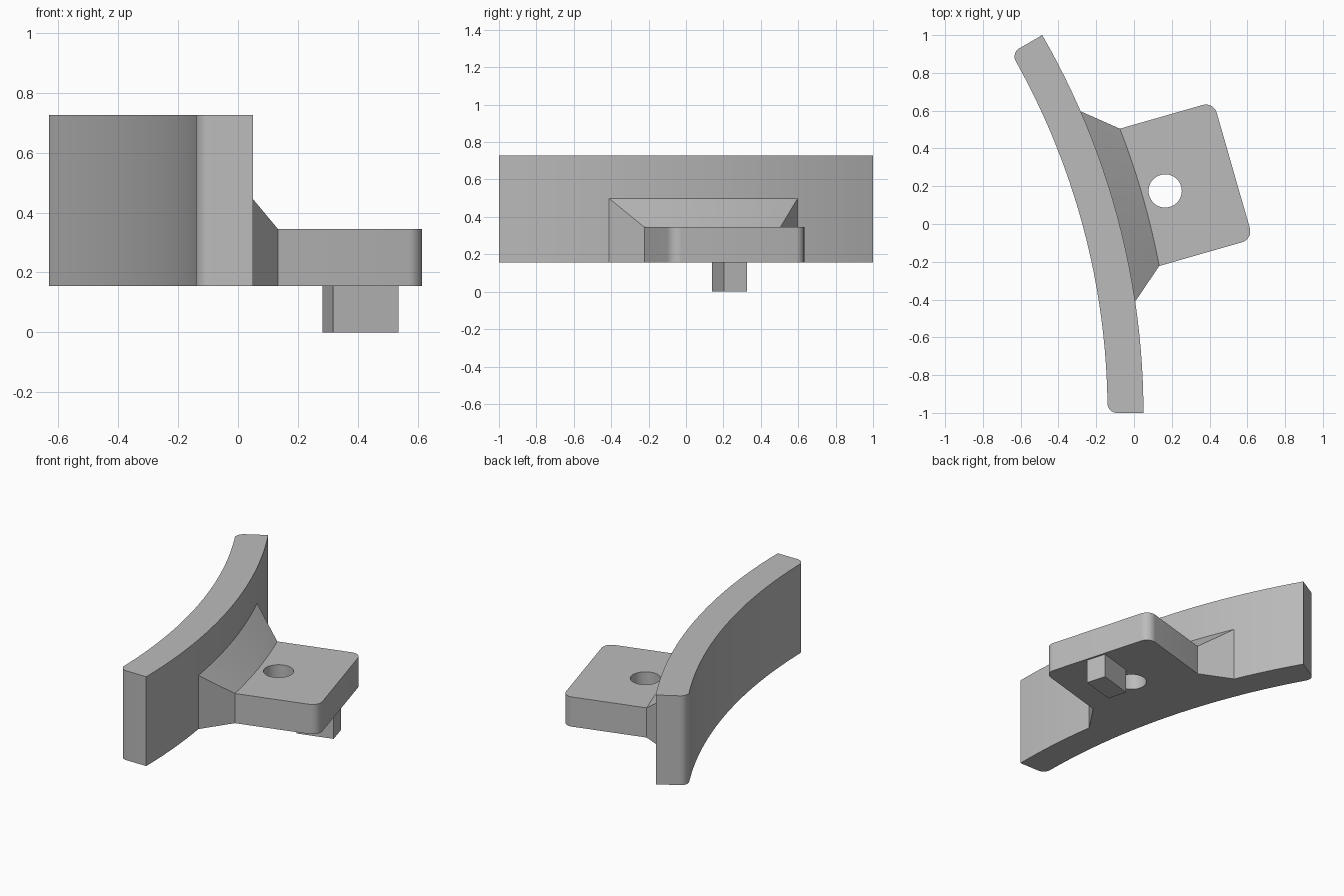
import bpy, bmesh
from math import sin, cos, asin, radians
from mathutils import Matrix, Vector

cube = bpy.data.objects.get("Cube")
if cube:
    bpy.data.objects.remove(cube)

# Shared layout: the wall is a 30 degree arc, the bracket sits 16 degrees along it
CENTRE = Vector((-3.95, -1.0, 0))
R_IN, R_OUT, R_PLATE = 3.81, 4.0, 4.157
BASE, PLATE_TOP, WALL_TOP = 0.155, 0.345, 0.727
MID = radians(16)
HALF = 0.378
STEPS = 24

grey = bpy.data.materials.new("plain grey")
grey.use_nodes = True
grey.diffuse_color = (0.5, 0.5, 0.5, 1)
grey.node_tree.nodes["Principled BSDF"].inputs["Base Color"].default_value = (0.5, 0.5, 0.5, 1)


def polar(r, a, z=0):
    return CENTRE + Vector((r * cos(a), r * sin(a), z))


def bracket(u, v):
    """Point measured outward (u) and along (v) the bracket direction."""
    return CENTRE + Matrix.Rotation(MID, 3, 'Z') @ Vector((u, v, 0))


def finish(name, bm):
    bmesh.ops.recalc_face_normals(bm, faces=bm.faces)
    mesh = bpy.data.meshes.new(name)
    bm.to_mesh(mesh)
    bm.free()
    mesh.materials.append(grey)
    obj = bpy.data.objects.new(name, mesh)
    bpy.context.collection.objects.link(obj)
    return obj


def prism(name, outline, z0, z1, rounded=(), radius=0.05):
    """Extrude an outline upward and round the chosen vertical corners."""
    bm = bmesh.new()
    low = [bm.verts.new((p.x, p.y, z0)) for p in outline]
    high = [bm.verts.new((p.x, p.y, z1)) for p in outline]
    bm.faces.new(low)
    bm.faces.new(high)
    n = len(outline)
    for i in range(n):
        j = (i + 1) % n
        bm.faces.new((low[i], low[j], high[j], high[i]))
    bmesh.ops.recalc_face_normals(bm, faces=bm.faces)
    if rounded:
        edges = [bm.edges.get((low[i], high[i])) for i in rounded]
        bmesh.ops.bevel(bm, geom=edges, offset=radius, segments=8,
                        profile=0.5, affect='EDGES')
    return finish(name, bm)


# Curved wall, rounded on the two inner corners
sweep = [radians(30) * i / STEPS for i in range(STEPS + 1)]
outline = [polar(R_IN, a) for a in sweep] + [polar(R_OUT, a) for a in reversed(sweep)]
wall = prism("curved_wall", outline, BASE, WALL_TOP, (0, STEPS))

# Mounting plate with a curved root and two rounded outer corners
half_angle = asin(HALF / R_PLATE)
spread = [2 * i / STEPS - 1 for i in range(STEPS + 1)]
outline = [polar(R_PLATE, MID + half_angle * t) for t in spread]
outline += [bracket(4.656, HALF), bracket(4.656, -HALF)]
plate = prism("mounting_plate", outline, BASE, PLATE_TOP,
              (STEPS + 1, STEPS + 2), 0.06)

# Screw hole through the plate
bm = bmesh.new()
bmesh.ops.create_cone(bm, cap_ends=True, segments=48, radius1=0.088, radius2=0.088,
                      depth=0.6, matrix=Matrix.Translation((0.165, 0.175, 0.25)))
cutter = finish("hole_cutter", bm)
cutter.hide_render = True
cutter.hide_set(True)
cut = plate.modifiers.new("screw hole", 'BOOLEAN')
cut.operation = 'DIFFERENCE'
cut.solver = 'EXACT'
cut.object = cutter
bpy.context.view_layer.objects.active = plate
bpy.ops.object.modifier_apply(modifier=cut.name)
bpy.data.objects.remove(cutter)

# Sloped, flared gusset joining the wall to the plate
bm = bmesh.new()
rings = []
for t in spread:
    a_wall, a_plate = MID + radians(7.68) * t, MID + half_angle * t
    rings.append([bm.verts.new(p) for p in (
        polar(R_OUT - 0.01, a_wall, BASE), polar(R_PLATE, a_plate, BASE),
        polar(R_PLATE, a_plate, PLATE_TOP), polar(R_OUT - 0.01, a_wall, 0.508))])
for a, b in zip(rings, rings[1:]):
    for i in range(4):
        j = (i + 1) % 4
        bm.faces.new((a[i], a[j], b[j], b[i]))
bm.faces.new(rings[0])
bm.faces.new(rings[-1])
gusset = finish("gusset", bm)

# Locating peg below the plate
peg = prism("locating_peg", [bracket(u, v) for u, v in
            ((4.417, -0.081), (4.644, -0.081), (4.644, 0.048), (4.417, 0.048))],
            0, BASE + 0.01)

# Smooth the curved faces, keep the edges sharp
bpy.ops.object.select_all(action='DESELECT')
for obj in (wall, plate, gusset, peg):
    obj.select_set(True)
bpy.context.view_layer.objects.active = wall
bpy.ops.object.shade_smooth_by_angle(angle=radians(30))
